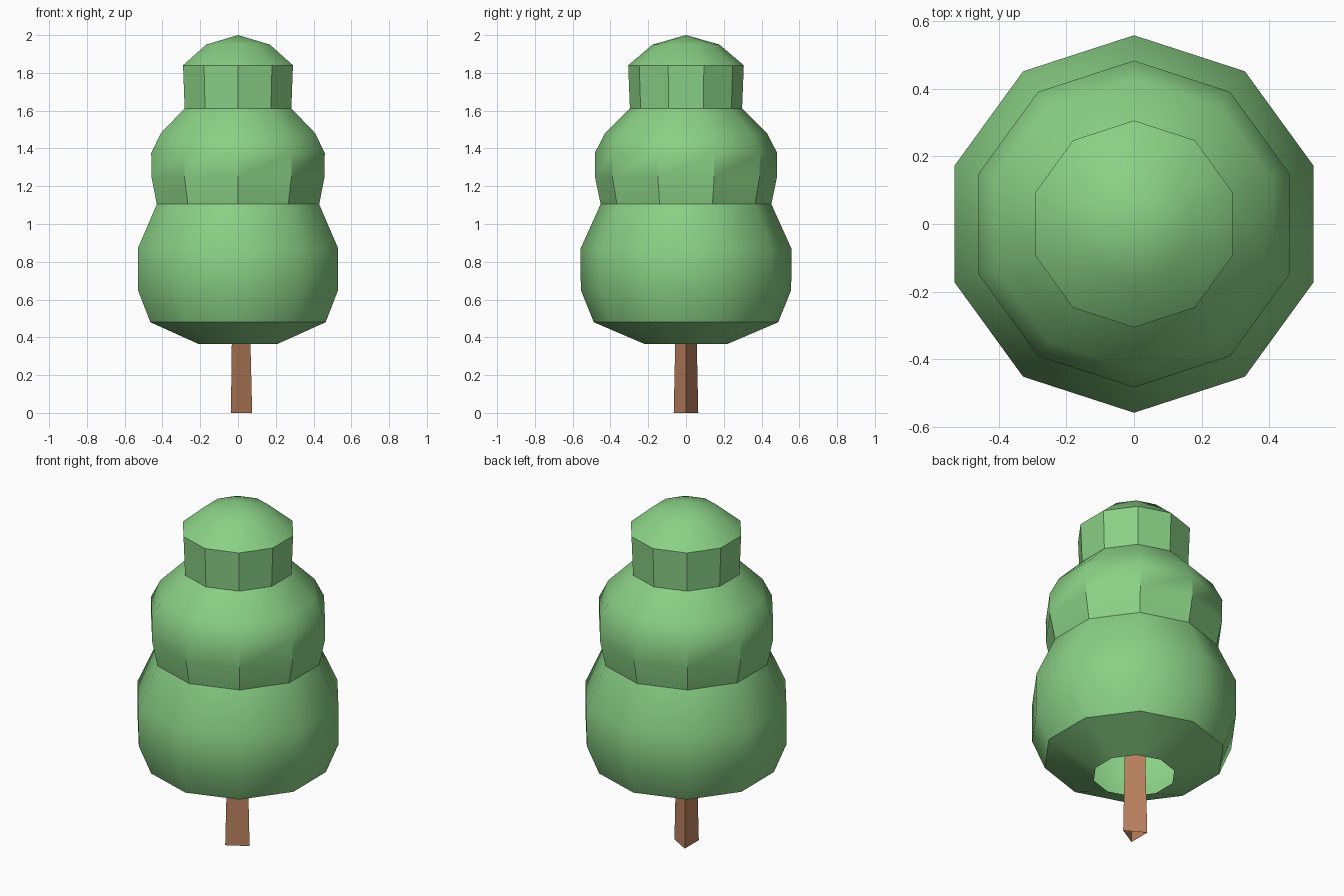
import bpy
import bmesh
import math

cube = bpy.data.objects.get("Cube")
if cube:
    bpy.data.objects.remove(cube, do_unlink=True)


def make_material(name, color):
    mat = bpy.data.materials.new(name)
    mat.use_nodes = True
    mat.diffuse_color = color
    mat.node_tree.nodes["Principled BSDF"].inputs["Base Color"].default_value = color
    return mat


def lathe(name, profile, sides, start, mat, smooth_angle):
    """Open shell made of rings (radius, z); radius 0 closes to a point."""
    bm = bmesh.new()
    rings = []
    for radius, z in profile:
        count = sides if radius else 1
        rings.append([bm.verts.new((radius * math.cos(start + math.tau * i / sides),
                                    radius * math.sin(start + math.tau * i / sides), z))
                      for i in range(count)])
    for low, high in zip(rings, rings[1:]):
        for i in range(sides):
            j = (i + 1) % sides
            if len(high) == 1:
                bm.faces.new((low[i], low[j], high[0]))
            else:
                bm.faces.new((low[i], low[j], high[j], high[i]))
    mesh = bpy.data.meshes.new(name)
    bm.to_mesh(mesh)
    bm.free()
    mesh.materials.append(mat)
    obj = bpy.data.objects.new(name, mesh)
    bpy.context.collection.objects.link(obj)
    if smooth_angle:
        bpy.ops.object.select_all(action="DESELECT")
        obj.select_set(True)
        bpy.context.view_layer.objects.active = obj
        bpy.ops.object.shade_smooth_by_angle(angle=math.radians(smooth_angle))
    return obj


leaf_green = make_material("leaf green", (0.254, 0.631, 0.235, 1))
bark_brown = make_material("bark brown", (0.503, 0.223, 0.114, 1))

# Three-tier crown, open underneath
crown_profile = [
    (0.22, 0.365), (0.488, 0.48), (0.557, 0.65), (0.558, 0.87),  # lower tier
    (0.452, 1.105), (0.482, 1.25), (0.483, 1.375), (0.43, 1.48),  # middle tier
    (0.297, 1.612), (0.306, 1.84), (0.177, 1.95), (0, 2.0),  # top tier
]
lathe("crown", crown_profile, 10, math.pi / 2, leaf_green, 34)

# Three-sided trunk, slightly tapered and reaching into the crown
lathe("trunk", [(0.075, 0), (0.066, 0.365), (0.062, 0.55)], 3, 0, bark_brown, 0)
